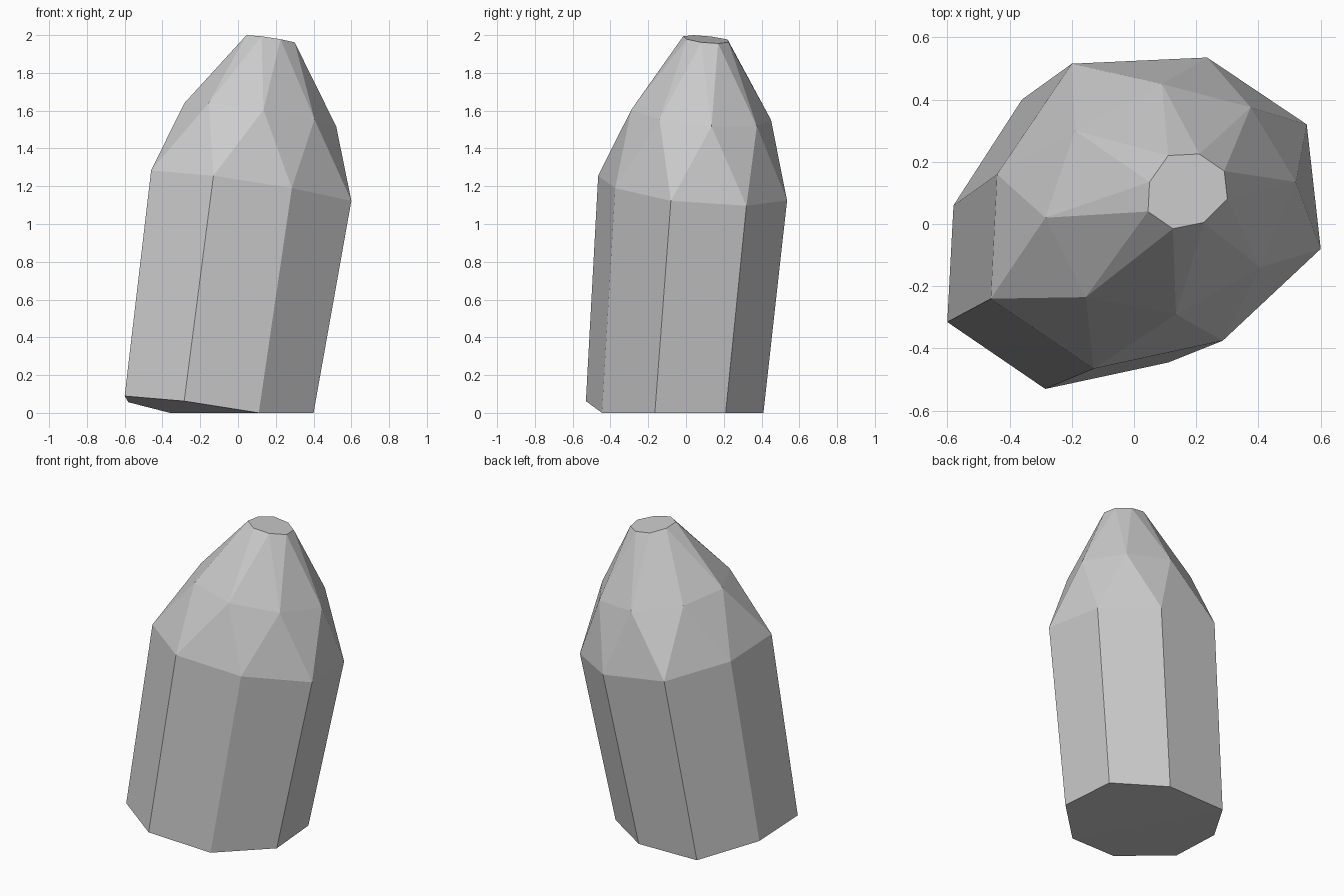
import bpy
import bmesh

cube = bpy.data.objects.get("Cube")
if cube:
    bpy.data.objects.remove(cube)

# Each leaning ring: height at the origin, then its eight outline corners
SLOPE_X, SLOPE_Y = -0.14, -0.08
RINGS = {
    "base": (-0.02, [(-.6, -.315), (-.285, -.53), (.11, -.445), (.4, -.165),
                     (.37, .21), (.06, .41), (-.36, .4), (-.58, .06)]),
    "shoulder": (1.2, [(-.46, -.24), (-.13, -.465), (.285, -.375), (.6, -.08),
                       (.555, .32), (.235, .535), (-.2, .515), (-.44, .16)]),
    "upper": (1.6, [(-.155, -.235), (.135, -.29), (.405, -.14), (.52, .135),
                    (.375, .375), (.09, .45), (-.19, .3), (-.285, .02)]),
    "tip": (2.01, [(.045, .04), (.125, -.015), (.225, .005), (.3, .08),
                   (.29, .17), (.21, .225), (.11, .22), (.05, .135)]),
}


def make_material(name, color):
    mat = bpy.data.materials.new(name)
    mat.use_nodes = True
    mat.diffuse_color = color
    shader = next(n for n in mat.node_tree.nodes if n.type == "BSDF_PRINCIPLED")
    shader.inputs["Base Color"].default_value = color
    return mat


def add_ring(bm, name):
    """Place a ring on its leaning plane, never below the ground."""
    height, corners = RINGS[name]
    return [bm.verts.new((x, y, min(2, max(0, height + SLOPE_X * x + SLOPE_Y * y))))
            for x, y in corners]


def neighbours(ring):
    """Pairs of consecutive corners around a ring."""
    return zip(ring, ring[1:] + ring[:1])


def bridge_staggered(bm, low, high):
    """Join two rings by triangles; high corners sit between low ones."""
    for (a, b), (c, d) in zip(neighbours(low), neighbours(high)):
        bm.faces.new((a, b, c))
        bm.faces.new((b, d, c))


bm = bmesh.new()
base, shoulder, upper, tip = [add_ring(bm, name) for name in RINGS]

# Straight shaft walls
for (a, b), (c, d) in zip(neighbours(base), neighbours(shoulder)):
    bm.faces.new((a, b, d, c))

# Faceted point: shoulder to upper ring, then upper ring to tip
bridge_staggered(bm, shoulder, upper)
bridge_staggered(bm, upper, tip[1:] + tip[:1])

# Flat tip, and a base made of a slanted part and a part resting on the ground
bm.faces.new(tip)
bm.faces.new(reversed(base[2:7]))
bm.faces.new(reversed(base[6:] + base[:3]))
bmesh.ops.recalc_face_normals(bm, faces=bm.faces[:])

mesh = bpy.data.meshes.new("crystal")
bm.to_mesh(mesh)
bm.free()
mesh.materials.append(make_material("pale grey stone", (0.6, 0.6, 0.6, 1)))
crystal = bpy.data.objects.new("crystal", mesh)
bpy.context.collection.objects.link(crystal)
